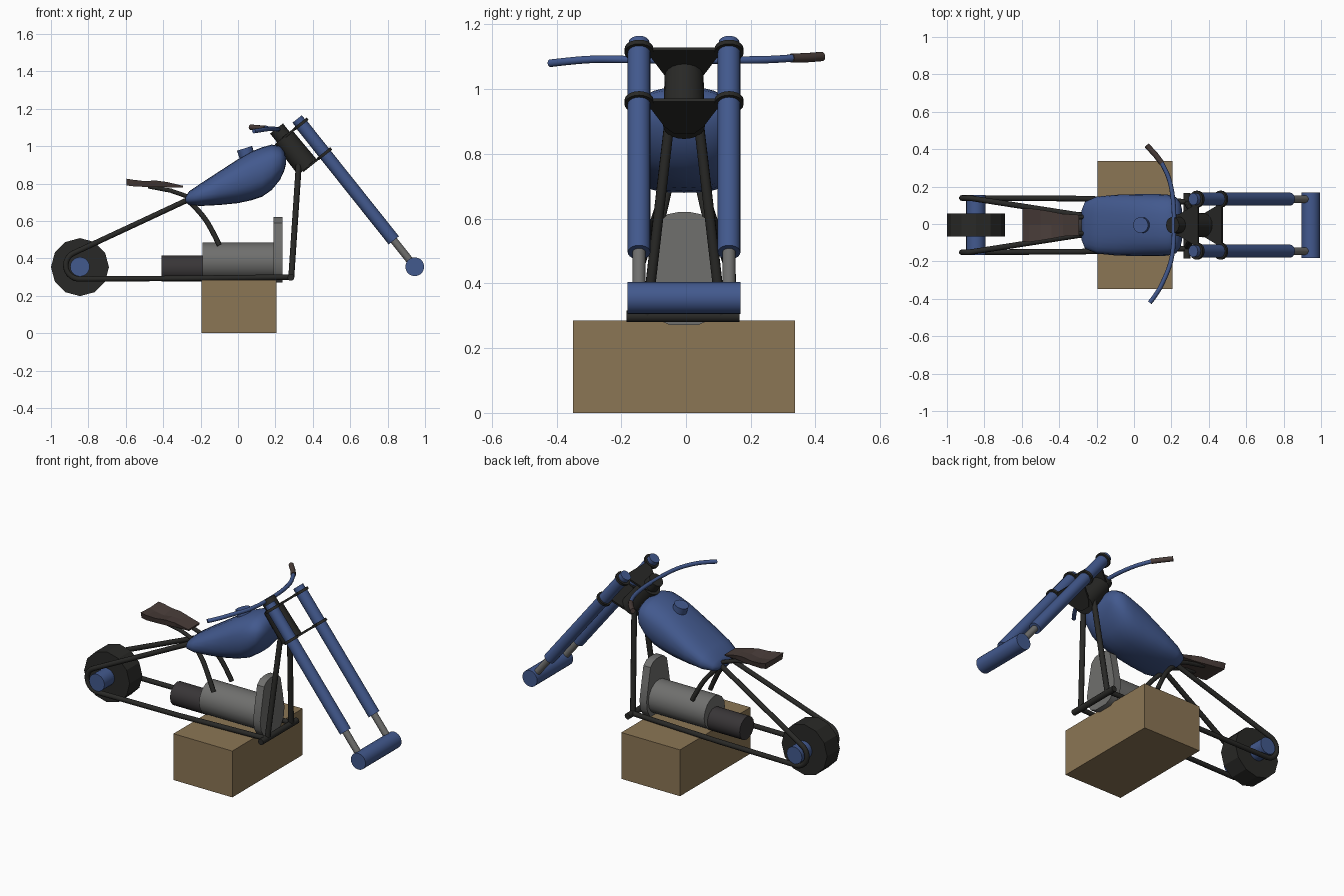
import bpy, bmesh, math
from mathutils import Vector

if "Cube" in bpy.data.objects:
    bpy.data.objects.remove(bpy.data.objects["Cube"])

C = -0.006                      # y of the symmetry plane
SIDES = (("right", -1), ("left", 1))


def material(name, rgb):
    m = bpy.data.materials.new(name)
    m.diffuse_color = (*rgb, 1)
    m.use_nodes = True
    m.node_tree.nodes["Principled BSDF"].inputs["Base Color"].default_value = m.diffuse_color
    return m


BLUE = material("blue_paint", (0.055, 0.10, 0.27))
BLACK = material("black_metal", (0.022, 0.022, 0.02))
STEEL = material("grey_metal", (0.16, 0.16, 0.155))
LEATHER = material("brown_leather", (0.065, 0.045, 0.04))
WOOD = material("wood", (0.26, 0.18, 0.09))
MOTOR = material("dark_housing", (0.04, 0.036, 0.038))


def finish(name, bm, mat, angle=35):
    bmesh.ops.recalc_face_normals(bm, faces=bm.faces[:])
    me = bpy.data.meshes.new(name)
    bm.to_mesh(me)
    bm.free()
    ob = bpy.data.objects.new(name, me)
    bpy.context.collection.objects.link(ob)
    me.materials.append(mat)
    if angle:
        bpy.ops.object.select_all(action='DESELECT')
        ob.select_set(True)
        bpy.context.view_layer.objects.active = ob
        bpy.ops.object.shade_smooth_by_angle(angle=math.radians(angle))
    return ob


def rod(name, a, b, r, mat, sides=20, r2=None, angle=35):
    a, b = Vector(a), Vector(b)
    bm = bmesh.new()
    bmesh.ops.create_cone(bm, cap_ends=True, segments=sides, radius1=r,
                          radius2=r if r2 is None else r2, depth=(b - a).length)
    q = (b - a).to_track_quat('Z', 'Y')
    for v in bm.verts:
        v.co = q @ v.co + (a + b) / 2
    return finish(name, bm, mat, angle)


def loft(name, rings, mat, angle=35):
    bm = bmesh.new()
    loops = [[bm.verts.new(p) for p in ring] for ring in rings]
    n = len(loops[0])
    for p, q in zip(loops, loops[1:]):
        for i in range(n):
            bm.faces.new((p[i], p[(i + 1) % n], q[(i + 1) % n], q[i]))
    bm.faces.new(loops[0])
    bm.faces.new(loops[-1])
    return finish(name, bm, mat, angle)


def tube(name, pts, r, mat, smooth=False):
    cu = bpy.data.curves.new(name, 'CURVE')
    cu.dimensions = '3D'
    cu.bevel_depth, cu.bevel_resolution, cu.use_fill_caps = r, 3, True
    sp = cu.splines.new('NURBS' if smooth else 'POLY')
    sp.points.add(len(pts) - 1)
    for p, co in zip(sp.points, pts):
        p.co = (*co, 1)
    if smooth:
        sp.use_endpoint_u, sp.order_u, sp.resolution_u = True, 3, 6
    ob = bpy.data.objects.new(name, cu)
    bpy.context.collection.objects.link(ob)
    cu.materials.append(mat)


# Display block
bm = bmesh.new()
bmesh.ops.create_cube(bm, size=1)
for v in bm.verts:
    v.co = (0.005 + v.co.x * 0.4, C + v.co.y * 0.685, 0.1425 + v.co.z * 0.285)
finish("display_block", bm, WOOD, 0)

# Rear wheel and both axles
rod("rear_wheel", (-.845, C - .062, .353), (-.845, C + .062, .353), .155, BLACK, 12, angle=0)
rod("rear_axle", (-.845, C - .16, .355), (-.845, C + .16, .355), .052, BLUE)
rod("front_axle", (.945, C - .175, .355), (.945, C + .175, .355), .05, BLUE)

# Fork legs, sliders and clamp rings, all along the rake direction
AX = Vector((.623, 0, -.782))       # down the fork
FW = Vector((.782, 0, .623))        # from neck to fork
TOP = Vector((.316, C, 1.145))
NECK = Vector((.206, C, 1.094))
for side, s in SIDES:
    o = TOP + Vector((0, s * .139, 0))
    rod(side + "_fork_cap", o, o + AX * .06, .032, BLUE)
    rod(side + "_fork_tube", o + AX * .03, o + AX * .83, .035, BLUE)
    rod(side + "_fork_slider", o + AX * .82, o + AX * 1.0, .02, STEEL)
    for lvl, t in (("upper", .034), ("lower", .237)):
        rod(f"{side}_{lvl}_clamp_ring", o + AX * (t - .008), o + AX * (t + .008), .045, BLACK)

# Clamp plates between neck and fork
for lvl, t in (("upper", .034), ("lower", .237)):
    o = TOP + AX * t
    outline = [(0.01, .12), (-.02, .105), (-.115, .06), (-.15, .03)]
    outline += [(a, -b) for a, b in reversed(outline)]
    loft(lvl + "_clamp_plate", [[o + FW * a + Vector((0, b, 0)) + AX * h for a, b in outline]
                                for h in (-.006, .006)], BLACK, 0)

# Steering neck
rod("steering_stem", NECK, NECK + AX * .2, .044, BLACK)
rod("steering_neck", NECK + AX * .06, NECK + AX * .265, .06, BLACK, r2=.065)

# Handlebar and grip
bar = [(.085, -.42, 1.08), (.125, -.37, 1.086), (.165, -.29, 1.093), (.2, -.2, 1.092),
       (.213, -.1, 1.09), (.215, 0, 1.09), (.213, .1, 1.09), (.2, .2, 1.09),
       (.175, .28, 1.092), (.14, .34, 1.097)]
tube("handlebar", bar, .012, BLUE, True)
tube("hand_grip", [(.148, .326, 1.096), (.115, .37, 1.097), (.068, .42, 1.101)], .015, LEATHER)

# Fuel tank: x, bottom, top, half width
stations = [(-.28, .70, .728, .08), (-.262, .684, .758, .125), (-.2, .68, .80, .152),
            (-.1, .685, .865, .162), (0, .695, .93, .165), (.07, .71, .97, .166),
            (.13, .73, .994, .166), (.18, .765, 1.008, .163), (.225, .82, 1.0, .15),
            (.248, .87, .97, .12), (.257, .905, .94, .08)]


def tank_ring(x, zb, zt, w):
    ring = []
    for i in range(24):
        a = math.tau * i / 24
        c, s = math.cos(a), math.sin(a)
        y = math.copysign(abs(c) ** .8, c) * w
        z = (zb + zt) / 2 + math.copysign(abs(s) ** .8, s) * (zt - zb) / 2
        ring.append((x, C + y, z))
    return ring


tank = loft("fuel_tank", [tank_ring(*s) for s in stations], BLUE, 60)
rod("fuel_cap", (.052, C, .935), (.035, C, .988), .042, BLUE)

# Seat: x, half width, bottom, top edge, dip of the middle
seat = [(-.597, .088, .79, .826, .004), (-.56, .09, .785, .82, .01), (-.5, .082, .782, .813, .012),
        (-.44, .072, .78, .816, .006), (-.38, .06, .78, .808, 0), (-.295, .055, .778, .788, 0)]
loft("seat", [[(x, C - w, zt), (x, C, zt - d), (x, C + w, zt), (x, C + w * .9, zb), (x, C - w * .9, zb)]
              for x, w, zb, zt, d in seat], LEATHER, 0)

# Engine body, gearbox and front cover
rod("engine_body", (-.19, C, .384), (.2, C, .384), .101, STEEL, 16)
rod("gearbox", (-.41, C, .346), (-.18, C, .346), .07, MOTOR, 16)
half = [(.02, .62), (.05, .614), (.08, .588), (.1, .49), (.118, .39), (.11, .33), (.085, .29), (.045, .272)]
cover = half + [(-y, z) for y, z in reversed(half)]
loft("engine_cover", [[(x, C + y, z) for y, z in cover] for x in (.19, .238)], STEEL)

# Frame: rear loop, down tubes, mid struts, seat bars
arc = [(-.848 + .073 * math.cos(math.radians(a)), .362 + .073 * math.sin(math.radians(a)))
       for a in range(115, 271, 15)]
for side, s in SIDES:
    rear = [(-.2, C + s * .045, .735), (-.27, C + s * .05, .712)]
    rear += [(x, C + s * .145, z) for x, z in arc]
    rear += [(-.3, C + s * .142, .293), (.285, C + s * .125, .3)]
    tube(side + "_rear_frame_loop", rear, .015, BLACK)
    tube(side + "_down_tube", [(.285, C + s * .115, .3), (.325, C + s * .045, .9)], .016, BLACK)
    tube(side + "_mid_strut", [(-.27, C + s * .045, .715), (-.2, C + s * .06, .645),
                               (-.145, C + s * .08, .565), (-.1, C + s * .088, .47)], .014, BLACK, True)
    tube(side + "_seat_bar", [(-.24, C + s * .045, .72), (-.36, C + s * .04, .762),
                              (-.48, C + s * .04, .785)], .012, BLACK)
rod("front_cross_tube", (.283, C - .178, .298), (.283, C + .172, .298), .018, BLACK)
# Backbone hidden under the tank
tube("backbone", [(-.27, C, .715), (.27, C, .95)], .016, BLACK)
